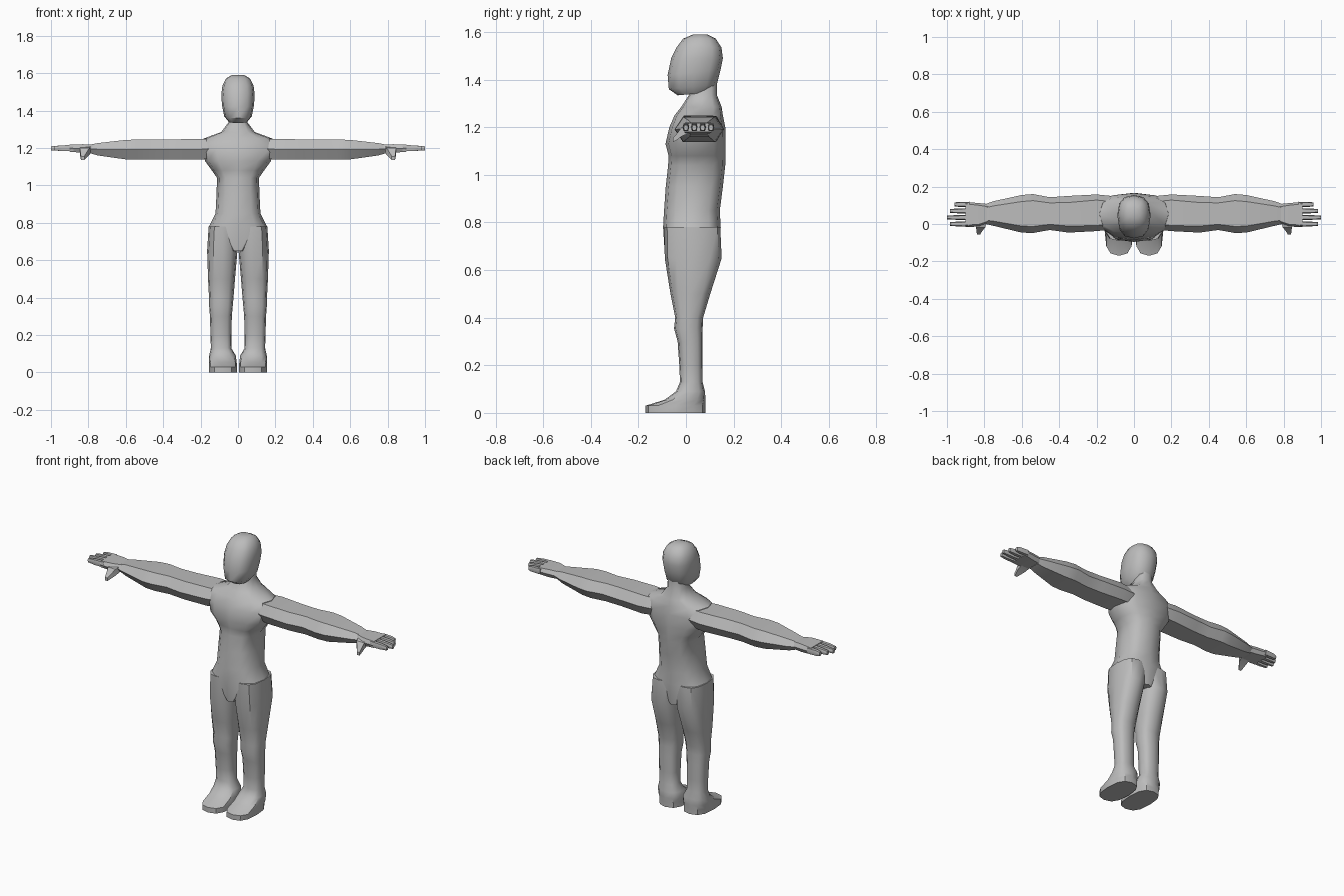
import bpy, bmesh, math

grey = bpy.data.materials.new("plain grey")
grey.diffuse_color = (0.5, 0.5, 0.5, 1)


def loft(name, rings, mirror=False, angle=40):
    """Skin a list of equal-length point rings and cap both ends."""
    bm = bmesh.new()
    rows = [[bm.verts.new(p) for p in ring] for ring in rings]
    n = len(rows[0])
    for a, b in zip(rows, rows[1:]):
        for i in range(n):
            j = (i + 1) % n
            bm.faces.new((a[i], a[j], b[j], b[i]))
    bm.faces.new(rows[0][::-1])
    bm.faces.new(rows[-1])
    bmesh.ops.recalc_face_normals(bm, faces=bm.faces[:])
    mesh = bpy.data.meshes.new(name)
    bm.to_mesh(mesh)
    bm.free()
    mesh.materials.append(grey)
    for f in mesh.polygons:
        f.use_smooth = True
    mesh.set_sharp_from_angle(angle=math.radians(angle))
    ob = bpy.data.objects.new(name, mesh)
    bpy.context.collection.objects.link(ob)
    if mirror:
        ob.modifiers.new("mirror", 'MIRROR').use_axis = (True, False, False)
    return ob


def oval(z, x0, x1, y0, y1, power=0.75, n=12, tilt=0.0):
    """Rounded-square ring at height z; tilt raises the back edge."""
    pts = []
    for i in range(n):
        c, s = math.cos(i * math.tau / n), math.sin(i * math.tau / n)
        u = math.copysign(abs(c) ** power, c) if abs(c) > 1e-6 else 0
        v = math.copysign(abs(s) ** power, s) if abs(s) > 1e-6 else 0
        pts.append(((x0 + x1) / 2 + u * (x1 - x0) / 2,
                    (y0 + y1) / 2 + v * (y1 - y0) / 2, z + v * tilt))
    return pts


def hexa(x, y0, y1, z0, z1, inset):
    """Six-sided ring across the arm, flat on top and bottom."""
    m = (z0 + z1) / 2
    return [(x, y0, m), (x, y0 + inset, z1), (x, y1 - inset, z1),
            (x, y1, m), (x, y1 - inset, z0), (x, y0 + inset, z0)]


# Torso with neck: height, half width, front, back
torso = [(0.65, 0.035, -0.088, 0.135), (0.78, 0.155, -0.096, 0.146),
         (0.85, 0.120, -0.092, 0.142), (0.95, 0.115, -0.085, 0.155),
         (1.04, 0.112, -0.075, 0.165), (1.08, 0.140, -0.073, 0.166),
         (1.13, 0.176, -0.086, 0.167), (1.20, 0.195, -0.070, 0.165),
         (1.25, 0.185, -0.048, 0.155), (1.285, 0.090, -0.020, 0.150),
         (1.335, 0.052, 0.012, 0.130), (1.40, 0.050, 0.015, 0.130)]
loft("torso", [oval(z, -w, w, a, b) for z, w, a, b in torso])

# Head: height, half width, front, back, tilt of the ring
head = [(1.34, 0.050, -0.035, 0.095, 0.006), (1.37, 0.074, -0.072, 0.130, 0.01),
        (1.43, 0.086, -0.077, 0.145, 0.01), (1.49, 0.089, -0.062, 0.155, 0),
        (1.535, 0.083, -0.040, 0.149, 0), (1.572, 0.064, -0.012, 0.125, 0),
        (1.59, 0.034, 0.030, 0.090, 0)]
loft("head", [oval(z, -w, w, a, b, 0.8, 12, t) for z, w, a, b, t in head])

# Legs with feet: height, inner x, outer x, front, back
leg = [(0, 0.005, 0.155, -0.170, 0.082), (0.03, 0.005, 0.156, -0.170, 0.082),
       (0.055, 0.007, 0.156, -0.090, 0.082), (0.09, 0.012, 0.154, -0.042, 0.080),
       (0.13, 0.036, 0.145, -0.025, 0.070), (0.20, 0.035, 0.147, -0.028, 0.070),
       (0.30, 0.033, 0.150, -0.035, 0.070), (0.355, 0.028, 0.154, -0.050, 0.070),
       (0.40, 0.024, 0.155, -0.045, 0.072), (0.50, 0.016, 0.160, -0.065, 0.102),
       (0.65, 0.003, 0.165, -0.089, 0.150), (0.78, 0.004, 0.157, -0.091, 0.144)]
loft("legs", [oval(*r) for r in leg], True)

# Arms: x, front, back, bottom, top, inset
arm = [(0.12, -0.03, 0.15, 1.145, 1.245, 0.03), (0.20, -0.038, 0.158, 1.138, 1.248, 0.03),
       (0.35, -0.046, 0.150, 1.138, 1.246, 0.035), (0.45, -0.032, 0.143, 1.138, 1.245, 0.03),
       (0.54, -0.048, 0.160, 1.138, 1.245, 0.035), (0.60, -0.046, 0.155, 1.139, 1.243, 0.035),
       (0.75, -0.010, 0.122, 1.160, 1.226, 0.025), (0.79, 0.000, 0.108, 1.172, 1.218, 0.02)]
loft("arms", [hexa(*r) for r in arm], True, 30)

# Palms
palm = [(0.77, 0.004, 0.106, 1.174, 1.218, 0.015), (0.83, -0.014, 0.112, 1.174, 1.220, 0.012),
        (0.90, -0.016, 0.118, 1.180, 1.218, 0.010)]
loft("palms", [hexa(*r) for r in palm], True, 30)

# Fingers: centre y and tip x
for i, (y, tip) in enumerate([(0.0, 0.985), (0.035, 1.0), (0.07, 0.985), (0.105, 0.96)]):
    loft(f"fingers_{i + 1}", [hexa(0.88, y - 0.014, y + 0.014, 1.184, 1.216, 0.004),
                              hexa(0.94, y - 0.013, y + 0.013, 1.184, 1.214, 0.004),
                              hexa(tip, y - 0.010, y + 0.010, 1.187, 1.209, 0.004)], True, 30)

# Thumbs: y, inner x, outer x, bottom, top
thumb = [(0.02, 0.785, 0.845, 1.178, 1.212), (-0.018, 0.795, 0.845, 1.162, 1.200),
         (-0.036, 0.810, 0.842, 1.148, 1.176), (-0.055, 0.822, 0.840, 1.137, 1.155)]
loft("thumbs", [[(a, y, lo), (b, y, lo), (b, y, hi), (a, y, hi)]
                for y, a, b, lo, hi in thumb], True, 30)
